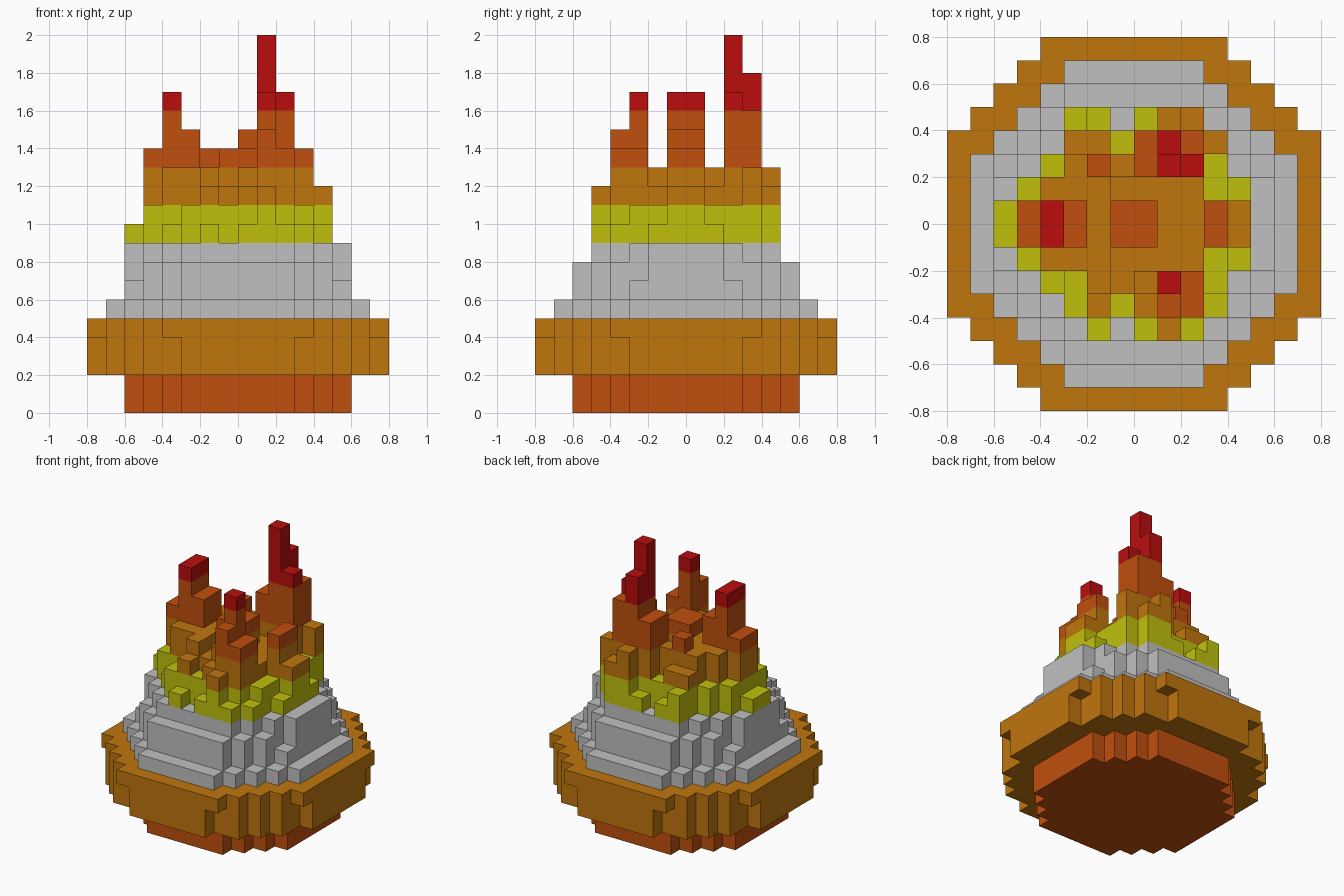
import bpy
import bmesh
from mathutils import Vector

cube = bpy.data.objects.get("Cube")
if cube:
    bpy.data.objects.remove(cube, do_unlink=True)

U = 0.1  # size of one block


def material(name, r, g, b):
    m = bpy.data.materials.new(name)
    m.use_nodes = True
    m.diffuse_color = (r, g, b, 1)
    m.node_tree.nodes["Principled BSDF"].inputs["Base Color"].default_value = (r, g, b, 1)
    return m


orange = material("burnt orange", 0.53, 0.08, 0.004)
ochre = material("ochre", 0.53, 0.18, 0.004)
grey = material("light grey", 0.53, 0.53, 0.53)
yellow = material("acid yellow", 0.53, 0.53, 0.004)
red = material("deep red", 0.49, 0.004, 0.004)

cells = set()


def disc(z0, z1, widths, skip_back=False):
    """Stack a stepped round layer; widths are half-widths per row from the middle out."""
    n = len(widths)
    for z in range(z0, z1):
        for y in range(-n, n - 1 if skip_back else n):
            w = widths[y if y >= 0 else -y - 1]
            cells.update((x, y, z) for x in range(-w, w))


# Foot and overhanging bowl
disc(0, 2, [6, 6, 6, 5, 4, 3])
disc(2, 4, [8, 8, 8, 7, 7, 6, 5, 3])
disc(4, 5, [8, 8, 8, 8, 7, 6, 5, 4])

# Stepped mound
disc(5, 6, [7, 7, 7, 6, 5, 4, 3])
disc(6, 7, [6, 6, 6, 5, 4, 3])
disc(7, 8, [6, 6, 5, 5, 4, 3])
disc(8, 9, [6, 6, 5, 4, 3])

# Flame columns: one letter per column, back row first
HEIGHT = dict(y=10, Y=11, o=12, O=13, a=14, b=15, c=16, r=17, s=18, t=20)
FLAMES = [
    "...Yy.yOo...",
    "...ooYbscO..",
    "..YOaObtrY..",
    ".YOOOooooYy.",
    "yarbOaaooao.",
    "yarbOaaooao.",
    ".YOOOooooYy.",
    "..yYOoOraY..",
    "...YoYobay..",
    "....y.yoy...",
]
for row, line in enumerate(FLAMES):
    for col, letter in enumerate(line):
        for z in range(5, HEIGHT.get(letter, 0)):
            cells.add((col - 6, 4 - row, z))


def build(name, z0, z1, mat):
    """Make an object from the exposed block sides between two heights."""
    bm = bmesh.new()
    for c in sorted(cells):
        if not z0 <= c[2] < z1:
            continue
        for axis in range(3):
            for sign in (-1, 1):
                near = list(c)
                near[axis] += sign
                if tuple(near) in cells:
                    continue
                n, u, v = Vector(), Vector(), Vector()
                n[axis] = sign / 2
                u[(axis + 1) % 3] = sign / 2
                v[(axis + 2) % 3] = 1 / 2
                mid = Vector(c) + Vector((0.5, 0.5, 0.5)) + n
                corners = (mid - u - v, mid + u - v, mid + u + v, mid - u + v)
                bm.faces.new([bm.verts.new(p * U) for p in corners])
    bmesh.ops.remove_doubles(bm, verts=bm.verts, dist=U / 100)
    mesh = bpy.data.meshes.new(name)
    bm.to_mesh(mesh)
    bm.free()
    mesh.materials.append(mat)
    bpy.context.collection.objects.link(bpy.data.objects.new(name, mesh))


# Colour bands from the ground up
build("foot", 0, 2, orange)
build("bowl", 2, 5, ochre)
build("mound", 5, 9, grey)
build("flame_glow", 9, 11, yellow)
build("flame_base", 11, 13, ochre)
build("flame_body", 13, 16, orange)
build("flame_tips", 16, 20, red)
